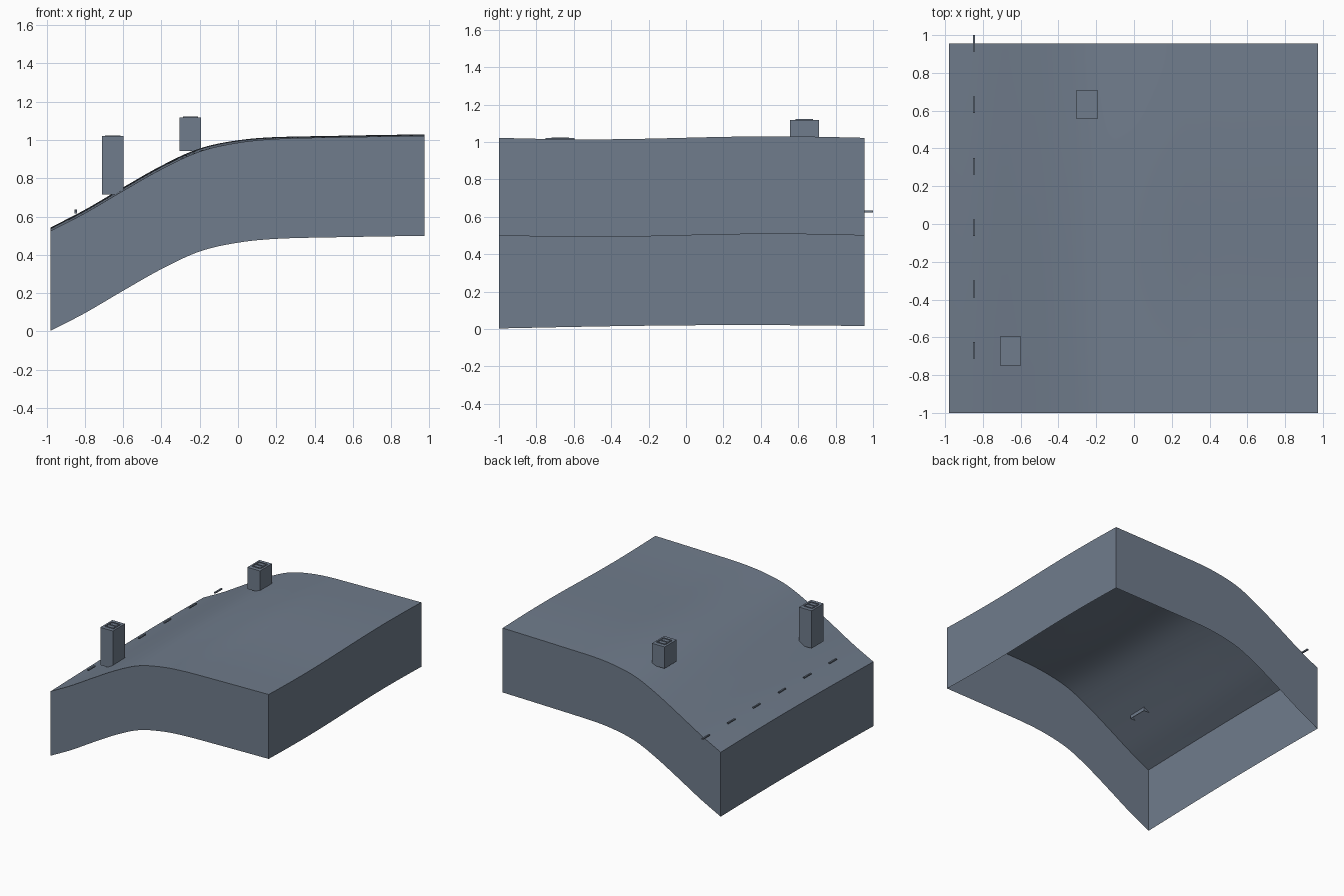
import bpy, bmesh, math

cube = bpy.data.objects.get("Cube")
if cube:
    bpy.data.objects.remove(cube, do_unlink=True)

slate = bpy.data.materials.new("slate_blue_grey")
slate.use_nodes = True
COLOUR = (0.162, 0.202, 0.262, 1)
slate.diffuse_color = COLOUR
slate.node_tree.nodes["Principled BSDF"].inputs["Base Color"].default_value = COLOUR

X0, X1, Y0, Y1 = -0.98, 0.975, -1.0, 0.955
SKIRT = 0.522
PROFILE = [(-0.98, 0.525), (-0.8, 0.618), (-0.6, 0.735), (-0.4, 0.848), (-0.2, 0.94),
           (0.0, 0.986), (0.2, 1.006), (0.5, 1.014), (0.975, 1.022)]


def profile_height(x):
    """Smooth cubic through the slope profile."""
    n = len(PROFILE)

    def tangent(i):
        a, b = PROFILE[max(i - 1, 0)], PROFILE[min(i + 1, n - 1)]
        return (b[1] - a[1]) / (b[0] - a[0])

    i = max(k for k in range(n - 1) if PROFILE[k][0] <= x + 1e-6)
    (xa, za), (xb, zb) = PROFILE[i], PROFILE[i + 1]
    w = xb - xa
    t = (x - xa) / w
    return (za * (2*t**3 - 3*t**2 + 1) + tangent(i) * w * (t**3 - 2*t**2 + t)
            + zb * (3*t**2 - 2*t**3) + tangent(i + 1) * w * (t**3 - t**2))


def height(x, y):
    """Slope plus a gentle swell across the depth."""
    v = (y - Y0) / (Y1 - Y0)
    slope_side = min(1, max(0, (0.3 - x) / 0.6))
    swell = 0.018 * math.sin(math.pi * 0.75 * v)
    ripple = -0.008 * math.sin(2 * math.pi * v)
    return profile_height(x) + slope_side * swell + (1 - slope_side) * ripple


def finish(name, bm, smooth=False):
    mesh = bpy.data.meshes.new(name)
    bm.to_mesh(mesh)
    bm.free()
    mesh.materials.append(slate)
    obj = bpy.data.objects.new(name, mesh)
    bpy.context.collection.objects.link(obj)
    if smooth:
        bpy.ops.object.select_all(action="DESELECT")
        obj.select_set(True)
        bpy.context.view_layer.objects.active = obj
        bpy.ops.object.shade_smooth_by_angle(angle=math.radians(30))
    return obj


def add_box(bm, x, y, z, open_bottom=False):
    """Add a box between the given (low, high) ranges."""
    verts = bmesh.ops.create_cube(bm, size=1)["verts"]
    for v in verts:
        v.co = [r[0] if c < 0 else r[1] for c, r in zip(v.co, (x, y, z))]
    if open_bottom:
        faces = {f for v in verts for f in v.link_faces}
        base = [f for f in faces if all(abs(v.co.z - z[0]) < 1e-5 for v in f.verts)]
        bmesh.ops.delete(bm, geom=base, context="FACES_ONLY")
    return verts


# Curved ground sheet with a skirt hanging from its edge, open underneath
NX, NY = 56, 28
bm = bmesh.new()
grid = []
for i in range(NX + 1):
    x = X0 + (X1 - X0) * i / NX
    row = []
    for j in range(NY + 1):
        y = Y0 + (Y1 - Y0) * j / NY
        row.append(bm.verts.new((x, y, height(x, y))))
    grid.append(row)
for i in range(NX):
    for j in range(NY):
        bm.faces.new((grid[i][j], grid[i+1][j], grid[i+1][j+1], grid[i][j+1]))
rim = [e for e in bm.edges if e.is_boundary]
hung = bmesh.ops.extrude_edge_only(bm, edges=rim)["geom"]
for v in hung:
    if isinstance(v, bmesh.types.BMVert):
        v.co.z -= SKIRT
bmesh.ops.recalc_face_normals(bm, faces=bm.faces)
top = max(bm.faces, key=lambda f: f.normal.z ** 2)
if top.normal.z < 0:
    bmesh.ops.reverse_faces(bm, faces=bm.faces)
finish("curved_ground", bm, smooth=True)


# Two hollow-topped chimneys, each with a low lip round two flues
def chimney(name, x, y, z):
    bm = bmesh.new()
    add_box(bm, x, y, z, open_bottom=True)
    cx, cy = sum(x) / 2, sum(y) / 2
    hx, hy, t = 0.036, 0.042, 0.008
    lip = (z[1], z[1] + 0.005)
    for s in (-1, 1):
        add_box(bm, (cx + s*hx - t/2, cx + s*hx + t/2), (cy - hy, cy + hy), lip)
    for s in (-1, 0, 1):
        add_box(bm, (cx - hx, cx + hx), (cy + s*hy - t/2, cy + s*hy + t/2), lip)
    finish(name, bm)


chimney("front_chimney", (-0.71, -0.597), (-0.75, -0.595), (0.715, 1.02))
chimney("back_chimney", (-0.305, -0.192), (0.555, 0.71), (0.942, 1.117))

# Row of small bars along the low edge
BAR_X = -0.847
for k in range(6):
    y = 0.956 - k * 0.325
    z = height(BAR_X, min(y, Y1)) + 0.022
    bm = bmesh.new()
    add_box(bm, (BAR_X - 0.006, BAR_X + 0.006), (y - 0.044, y + 0.044), (z - 0.005, z + 0.005))
    finish(f"edge_bar_{k + 1}", bm)
